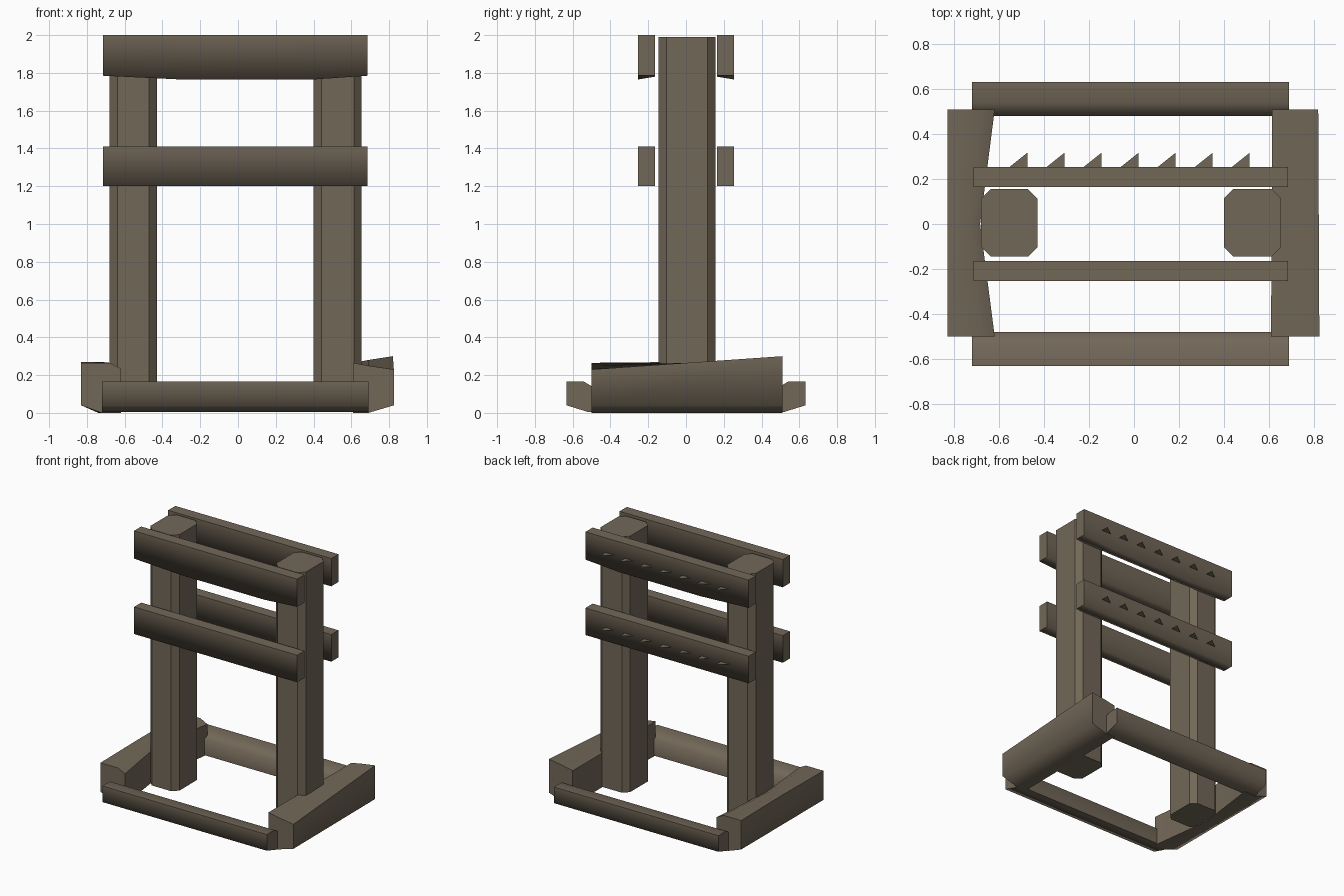
import bpy, bmesh

cube = bpy.data.objects.get("Cube")
if cube:
    bpy.data.objects.remove(cube, do_unlink=True)

WOOD = (0.17, 0.137, 0.098, 1.0)
wood = bpy.data.materials.new("weathered_wood")
wood.use_nodes = True
wood.diffuse_color = WOOD
shader = wood.node_tree.nodes["Principled BSDF"]
shader.inputs["Base Color"].default_value = WOOD
shader.inputs["Roughness"].default_value = 0.9


def finish(name, bm):
    mesh = bpy.data.meshes.new(name)
    bm.to_mesh(mesh)
    bm.free()
    mesh.materials.append(wood)
    obj = bpy.data.objects.new(name, mesh)
    bpy.context.scene.collection.objects.link(obj)
    return obj


def loft(name, axis, sections, soft=()):
    """Beam through (position, profile) sections; soft profile corners shade smooth."""
    bm = bmesh.new()
    rings = []
    for pos, profile in sections:
        ring = []
        for a, b in profile:
            co = {"X": (pos, a, b), "Y": (a, pos, b), "Z": (a, b, pos)}[axis]
            ring.append(bm.verts.new(co))
        rings.append(ring)
    n = len(rings[0])
    for r, s in zip(rings, rings[1:]):
        for i in range(n):
            j = (i + 1) % n
            bm.faces.new((r[i], r[j], s[j], s[i]))
    bm.faces.new(rings[0])
    bm.faces.new(rings[-1])
    bmesh.ops.recalc_face_normals(bm, faces=bm.faces)
    for f in bm.faces:
        f.smooth = True
    for e in bm.edges:
        e.smooth = False
    for r, s in zip(rings, rings[1:]):
        for i in soft:
            bm.edges.get((r[i], s[i])).smooth = True
    for r in rings[1:-1]:
        for i in range(n):
            bm.edges.get((r[i], r[(i + 1) % n])).smooth = True
    return finish(name, bm)


# Upright posts with chamfered corners
def post_profile(x0, x1, y0, y1, c):
    return [(x0 + c, y0), (x1 - c, y0), (x1, y0 + c), (x1, y1 - c),
            (x1 - c, y1), (x0 + c, y1), (x0, y1 - c), (x0, y0 + c)]


for side, x0, x1 in (("right", -0.68, -0.43), ("left", 0.40, 0.655)):
    profile = post_profile(x0, x1, -0.145, 0.155, 0.042)
    loft(side + "_post", "Z", [(0.005, profile), (1.99, profile)])


# Horizontal rails clamped on both faces of the posts
def rail_profile(sign, z_out, z_in, z_top):
    inner, outer = 0.165 * sign, 0.253 * sign
    return [(outer, z_out), (outer, z_top), (inner, z_top), (inner, z_in)]


for label, sign in (("front", -1), ("back", 1)):
    low = rail_profile(sign, 1.20, 1.20, 1.41)
    loft(label + "_lower_rail", "X", [(-0.715, low), (0.685, low)], soft=(0, 3))
    end = rail_profile(sign, 1.785, 1.785, 2.0)
    sag = rail_profile(sign, 1.765, 1.78, 2.0)
    loft(label + "_upper_rail", "X",
         [(-0.715, end), (-0.3, sag), (0.4, sag), (0.685, end)], soft=(0, 3))

# Flat pointed pegs along the back rails
for label, z in (("lower", 1.305), ("upper", 1.885)):
    bm = bmesh.new()
    for k in range(7):
        x = -0.475 + 0.165 * k
        corners = [(x - 0.08, 0.253), (x, 0.317), (x, 0.253)]
        face = bm.faces.new([bm.verts.new((px, py, z)) for px, py in corners])
        face.normal_update()
        if face.normal.z > 0:
            face.normal_flip()
    finish(label + "_pegs", bm)

# Long base beams at the front and back
for label, sign in (("front", -1), ("back", 1)):
    profile = [(y * sign, z) for y, z in (
        (0.632, 0.04), (0.632, 0.165), (0.54, 0.165),
        (0.48, 0.13), (0.48, 0.005), (0.52, 0.005))]
    loft(label + "_base_beam", "X", [(-0.72, profile), (0.69, profile)],
         soft=(0, 2, 3, 5))


# Short base beams at the sides, roughly hewn
def side_profile(outer, inner, z_outer, crest, z_crest, z_inner, keel):
    return [(outer, 0.04), (outer, z_outer), (crest, z_crest),
            (inner, z_inner), (inner, 0.0), (keel, 0.0)]


right_end = side_profile(-0.83, -0.62, 0.265, -0.68, 0.265, 0.235, -0.72)
right_mid = side_profile(-0.83, -0.685, 0.27, -0.725, 0.27, 0.25, -0.74)
loft("right_base_beam", "Y",
     [(-0.5, right_end), (0.0, right_mid), (0.51, right_end)], soft=(0, 2, 5))

left_front = side_profile(0.825, 0.61, 0.23, 0.69, 0.25, 0.265, 0.69)
left_back = side_profile(0.82, 0.615, 0.30, 0.69, 0.28, 0.265, 0.69)
loft("left_base_beam", "Y", [(-0.5, left_front), (0.51, left_back)],
     soft=(0, 2, 5))
